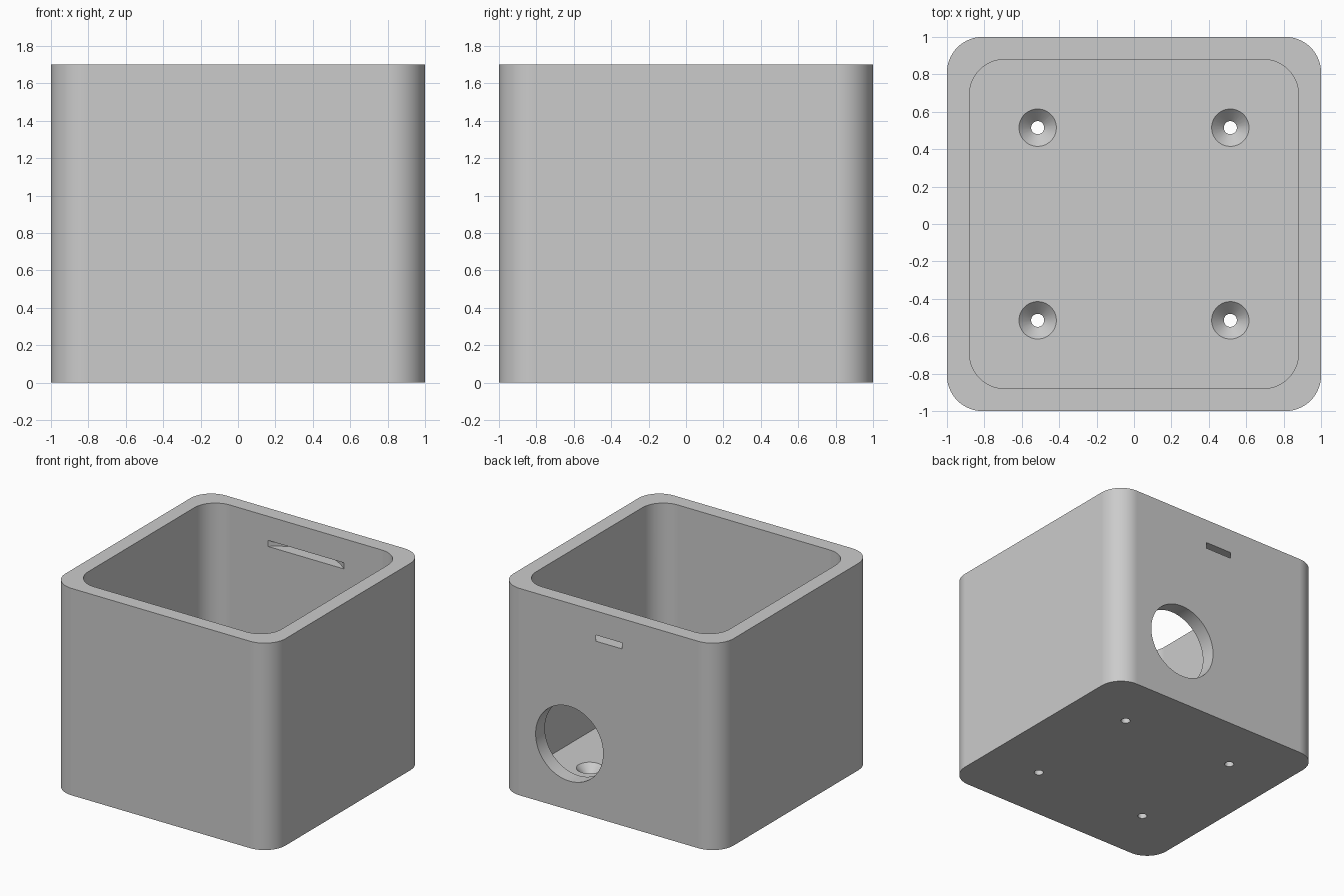
import bpy
import bmesh
import math
from mathutils import Matrix, Vector

if "Cube" in bpy.data.objects:
    bpy.data.objects.remove(bpy.data.objects["Cube"], do_unlink=True)

HEIGHT, WALL, CORNER = 1.7, 0.12, 0.19

grey = bpy.data.materials.new("light grey")
grey.use_nodes = True
grey.diffuse_color = (0.6, 0.6, 0.6, 1)
grey.node_tree.nodes["Principled BSDF"].inputs["Base Color"].default_value = (0.6, 0.6, 0.6, 1)


def make_object(name, bm):
    bmesh.ops.recalc_face_normals(bm, faces=bm.faces)
    mesh = bpy.data.meshes.new(name)
    bm.to_mesh(mesh)
    bm.free()
    mesh.materials.append(grey)
    obj = bpy.data.objects.new(name, mesh)
    bpy.context.collection.objects.link(obj)
    return obj


def rounded_block(name, half, z0, z1, radius, steps=14):
    """Upright square block with rounded vertical corners."""
    bm = bmesh.new()
    ring = []
    for quarter in range(4):
        mid = math.radians(45 + 90 * quarter)
        centre = Vector((math.cos(mid), math.sin(mid), 0)) * math.sqrt(2) * (half - radius)
        for i in range(steps + 1):
            a = math.radians(90 * (quarter + i / steps))
            ring.append(bm.verts.new(centre + Vector((radius * math.cos(a), radius * math.sin(a), z0))))
    face = bm.faces.new(ring)
    top = bmesh.ops.extrude_face_region(bm, geom=[face], use_keep_orig=True)["geom"]
    verts = [v for v in top if isinstance(v, bmesh.types.BMVert)]
    bmesh.ops.translate(bm, verts=verts, vec=(0, 0, z1 - z0))
    return make_object(name, bm)


def cone(name, r_low, r_high, depth, place, sides=64):
    bm = bmesh.new()
    bmesh.ops.create_cone(bm, cap_ends=True, segments=sides, radius1=r_low,
                          radius2=r_high, depth=depth, matrix=place)
    return make_object(name, bm)


# Open box
box = rounded_block("open_box", 1, 0, HEIGHT, CORNER)
cutters = [rounded_block("cavity_cutter", 1 - WALL, WALL, HEIGHT + 0.2, CORNER)]

# Round port through the back wall
port = Matrix.Translation((0.36, 0.95, 0.545)) @ Matrix.Rotation(math.pi / 2, 4, "X")
cutters.append(cone("port_cutter", 0.307, 0.307, 0.4, port, 96))

# Thin slot in the back wall, wide inside and narrow outside
slot = Matrix.Translation((0, 0.501, 1.477))
cutters.append(cone("slot_cutter", 0.513, 0.513, 0.05, slot, 128))

# Four countersunk screw holes in the floor
for x in (-0.515, 0.515):
    for y in (-0.515, 0.515):
        hole = Matrix.Translation((x, y, WALL / 2))
        cutters.append(cone("screw_hole_cutter", 0.035, 0.035, 0.4, hole, 32))
        sink = Matrix.Translation((x, y, WALL - 0.03))
        cutters.append(cone("countersink_cutter", 0.03, 0.11, 0.08, sink, 48))

bpy.ops.object.select_all(action="DESELECT")
bpy.context.view_layer.objects.active = box
box.select_set(True)
for cutter in cutters:
    mod = box.modifiers.new(cutter.name, "BOOLEAN")
    mod.operation = "DIFFERENCE"
    mod.solver = "EXACT"
    mod.object = cutter
    bpy.ops.object.modifier_apply(modifier=mod.name)
    bpy.data.objects.remove(cutter, do_unlink=True)

# Smooth the rounded corners, keep crisp edges
bpy.ops.object.shade_smooth_by_angle(angle=math.radians(30))
weighted = box.modifiers.new("even_shading", "WEIGHTED_NORMAL")
weighted.keep_sharp = True
